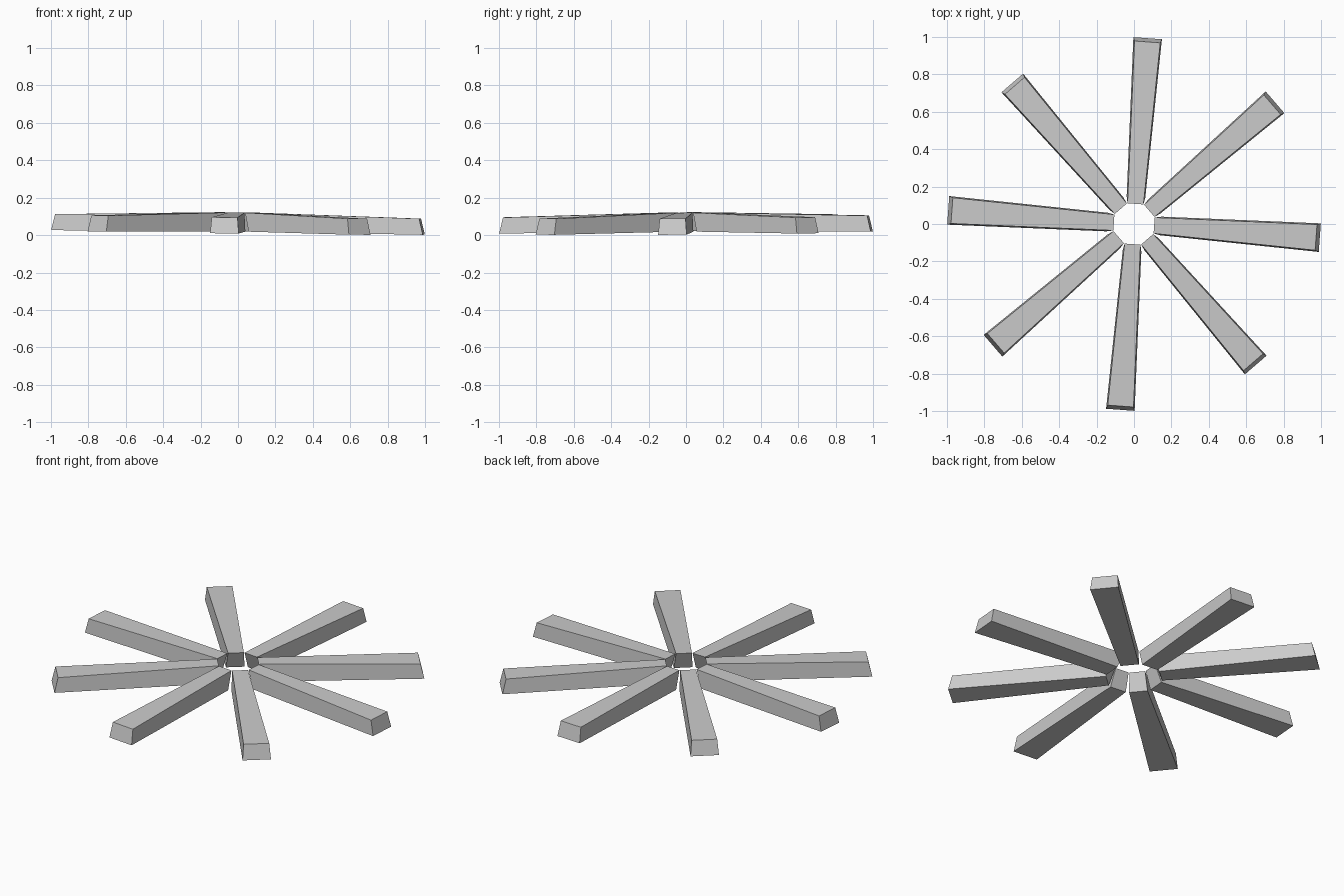
import bpy
import bmesh
from math import radians
from mathutils import Matrix

cube = bpy.data.objects.get("Cube")
if cube:
    bpy.data.objects.remove(cube, do_unlink=True)

grey = bpy.data.materials.new("plain_grey")
grey.use_nodes = True
colour = (0.6, 0.6, 0.6, 1)
grey.diffuse_color = colour
grey.node_tree.nodes["Principled BSDF"].inputs["Base Color"].default_value = colour

ARMS = 8
TURN = radians(-4.2)
TILT_X, TILT_Y = -0.012, 0.006  # slight lean of the whole ring


def end_ring(bm, bottom, top):
    """Trapezoid end; bottom and top are (radius, width, height)."""
    ring = []
    for (r, w, z), sides in ((bottom, (-1, 1)), (top, (1, -1))):
        ring += [bm.verts.new((r, s * w / 2, z)) for s in sides]
    return ring


def make_arm(index):
    bm = bmesh.new()
    inner = end_ring(bm, (0.145, 0.10, 0.02), (0.108, 0.085, 0.121))
    outer = end_ring(bm, (0.996, 0.153, 0.0145), (0.976, 0.138, 0.1))
    bm.faces.new(inner)
    bm.faces.new(outer)
    for i in range(4):
        j = (i + 1) % 4
        bm.faces.new((inner[i], inner[j], outer[j], outer[i]))
    bm.transform(Matrix.Rotation(TURN + radians(360 / ARMS) * index, 4, "Z"))
    for v in bm.verts:
        v.co.z += TILT_X * v.co.x + TILT_Y * v.co.y
    bmesh.ops.recalc_face_normals(bm, faces=bm.faces)
    name = f"radial_arm_{index + 1}"
    mesh = bpy.data.meshes.new(name)
    bm.to_mesh(mesh)
    bm.free()
    mesh.materials.append(grey)
    bpy.context.collection.objects.link(bpy.data.objects.new(name, mesh))


# Tapered beams around an open centre
for k in range(ARMS):
    make_arm(k)
